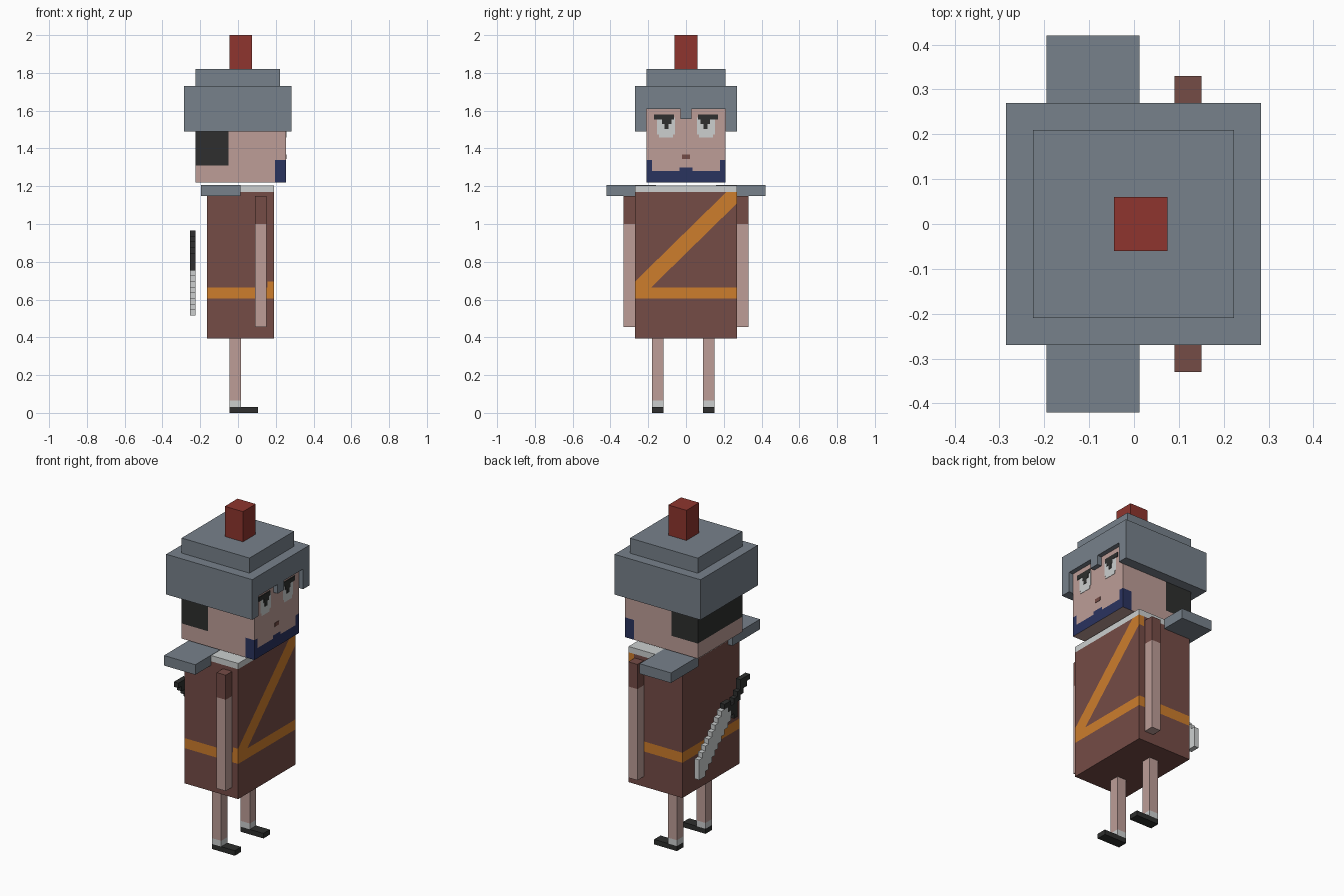
import bpy, bmesh
from mathutils import Vector

if "Cube" in bpy.data.objects:
    bpy.data.objects.remove(bpy.data.objects["Cube"])


def paint(name, r, g, b):
    lin = [((c / 255 + 0.055) / 1.055) ** 2.4 for c in (r, g, b)]
    m = bpy.data.materials.new(name)
    m.diffuse_color = (*lin, 1)
    m.use_nodes = True
    m.node_tree.nodes["Principled BSDF"].inputs["Base Color"].default_value = m.diffuse_color
    return m


STEEL = paint("steel_grey", 119, 129, 139)
SKIN = paint("skin", 189, 157, 151)
CLOTH = paint("brown_cloth", 117, 76, 70)
ORANGE = paint("orange_trim", 205, 125, 44)
WHITE = paint("pale_grey", 204, 207, 207)
DARK = paint("near_black", 46, 47, 46)
NAVY = paint("navy_beard", 42, 51, 95)
RED = paint("plume_red", 142, 53, 46)


def add_box(bm, x, y, z):
    """Box from three (low, high) ranges."""
    v = [bm.verts.new((a, b, c)) for c in z for b in y for a in x]
    for f in ((0, 2, 3, 1), (4, 5, 7, 6), (0, 1, 5, 4),
              (2, 6, 7, 3), (0, 4, 6, 2), (1, 3, 7, 5)):
        bm.faces.new([v[i] for i in f])


def finish(bm, name, *mats):
    me = bpy.data.meshes.new(name)
    bm.normal_update()
    bm.to_mesh(me)
    bm.free()
    ob = bpy.data.objects.new(name, me)
    for m in mats:
        me.materials.append(m)
    bpy.context.collection.objects.link(ob)
    return ob


def boxes(name, mat, *ranges):
    bm = bmesh.new()
    for r in ranges:
        add_box(bm, *r)
    return finish(bm, name, mat)


def painted_box(name, x, y, z, cuts, rule, *mats):
    """Box sliced by (point, normal) planes, coloured by a rule on face centres."""
    bm = bmesh.new()
    add_box(bm, x, y, z)
    for co, no in cuts:
        bmesh.ops.bisect_plane(bm, geom=bm.verts[:] + bm.edges[:] + bm.faces[:],
                               plane_co=co, plane_no=no)
    for f in bm.faces:
        f.material_index = rule(f.calc_center_median())
    return finish(bm, name, *mats)


def cx(v): return ((v, 0, 0), (1, 0, 0))
def cy(v): return ((0, v, 0), (0, 1, 0))
def cz(v): return ((0, 0, v), (0, 0, 1))


# helmet with face opening and nose guard
helmet = boxes("helmet", STEEL, ((-.285, .283), (-.27, .27), (1.49, 1.73)))
outline = [(-.21, 1.4), (.21, 1.4), (.21, 1.61), (.03, 1.61), (.03, 1.555),
           (-.03, 1.555), (-.03, 1.61), (-.21, 1.61)]
bm = bmesh.new()
face = bm.faces.new([bm.verts.new((.22, y, z)) for y, z in outline])
ext = bmesh.ops.extrude_face_region(bm, geom=[face])
bmesh.ops.translate(bm, vec=Vector((.1, 0, 0)),
                    verts=[g for g in ext["geom"] if isinstance(g, bmesh.types.BMVert)])
bmesh.ops.recalc_face_normals(bm, faces=bm.faces)
cutter = finish(bm, "face_opening_cutter", STEEL)
cutter.hide_render = True
mod = helmet.modifiers.new("face_opening", "BOOLEAN")
mod.operation, mod.solver, mod.object = "DIFFERENCE", "EXACT", cutter
bpy.context.view_layer.objects.active = helmet
bpy.ops.object.modifier_apply(modifier=mod.name)
bpy.data.objects.remove(cutter)

boxes("helmet_crown", STEEL, ((-.225, .223), (-.21, .21), (1.73, 1.82)))
boxes("plume", RED, ((-.045, .075), (-.06, .06), (1.82, 2)))


# head with hair at the back and beard at the jaw
def head_rule(c):
    if c.z > 1.7 or c.z < 1.221:
        return 0
    if c.x < -.05 and c.z > 1.31:
        return 1
    if c.x > .25:
        low = c.z < 1.28 or (abs(c.y) < .035 and c.z < 1.298)
        return 2 if low or (abs(c.y) > .18 and c.z < 1.338) else 0
    return 2 if c.x > .195 and c.z < 1.338 else 0


painted_box("head", (-.225, .255), (-.21, .21), (1.22, 1.72),
            [cx(-.05), cx(.195), cz(1.28), cz(1.298), cz(1.31), cz(1.338),
             cy(-.18), cy(.18), cy(-.035), cy(.035)],
            head_rule, SKIN, DARK, NAVY)


# face details as thin plates
def plates(name, mat, depth, rects, mirror=True):
    sides = (1, -1) if mirror else (1,)
    boxes(name, mat, *[((.25, .255 + depth), tuple(sorted((s * a, s * b))), (lo, hi))
                       for s in sides for a, b, lo, hi in rects])


plates("eyes", WHITE, .002, [(.058, .153, 1.475, 1.565), (.068, .143, 1.457, 1.475)])
plates("eyebrows_and_pupils", DARK, .004,
       [(.063, .17, 1.553, 1.58), (.078, .126, 1.53, 1.553), (.092, .115, 1.503, 1.53)])
plates("mouth", CLOTH, .002, [(-.02, .02, 1.345, 1.368)], False)


# tunic with collar, belt and diagonal sash
def tunic_rule(c):
    if c.z > 1.17:
        return 2
    sash = c.x > .155 and c.z > .605 and .845 < c.z - .98 * c.y < .96
    return 1 if .605 < c.z < .665 or sash else 0


painted_box("tunic", (-.165, .19), (-.27, .27), (.395, 1.205),
            [cz(.605), cz(.665), cz(1.17), cx(.155),
             ((0, 0, .845), (0, -.98, 1)), ((0, 0, .96), (0, -.98, 1))],
            tunic_rule, CLOTH, ORANGE, WHITE)

# shoulder pads, arms
for side, s in (("left", 1), ("right", -1)):
    def span(a, b): return tuple(sorted((s * a, s * b)))
    boxes(side + "_shoulder_pad", STEEL, ((-.195, .012), span(.16, .42), (1.147, 1.207)))
    painted_box(side + "_arm", (.09, .15), span(.27, .33), (.455, 1.147), [cz(1.0)],
                lambda c: int(c.z > 1.0), SKIN, CLOTH)

# legs with socks, shoes
for side, y in (("left", (.09, .15)), ("right", (-.18, -.12))):
    painted_box(side + "_leg", (-.045, .015), y, (.03, .395), [cz(.065)],
                lambda c: int(c.z < .065), SKIN, WHITE)
    boxes(side + "_shoe", DARK, ((-.045, .105), y, (0, .03)))


# stepped sword slung behind the back
def is_blade(i, j): return i + j <= 18 and -1 <= j - i <= 3


def is_hilt(i, j):
    if i + j <= 18:
        return False
    return -3 <= j - i <= 3 if i + j <= 20 else -1 <= j - i <= 0 or (i + j > 26 and j - i == 1)


def stepped(name, mat, test, p=.03):
    bm = bmesh.new()
    cells = {(i, j) for i in range(16) for j in range(15) if test(i, j)}
    for i, j in sorted(cells):
        y, z = .24 - p * i, .515 + p * j
        q = [(y, z), (y - p, z), (y - p, z + p), (y, z + p)]
        bm.faces.new([bm.verts.new((-.255, *c)) for c in q])
        bm.faces.new([bm.verts.new((-.225, *c)) for c in reversed(q)])
        # rim faces only on outer sides
        for k, (di, dj) in enumerate(((0, -1), (1, 0), (0, 1), (-1, 0))):
            if (i + di, j + dj) not in cells:
                a, b = q[k], q[(k + 1) % 4]
                bm.faces.new([bm.verts.new(c) for c in
                              ((-.255, *b), (-.255, *a), (-.225, *a), (-.225, *b))])
    bmesh.ops.remove_doubles(bm, verts=bm.verts, dist=.001)
    bmesh.ops.recalc_face_normals(bm, faces=bm.faces)
    finish(bm, name, mat)


stepped("sword_blade", WHITE, is_blade)
stepped("sword_hilt", DARK, is_hilt)
